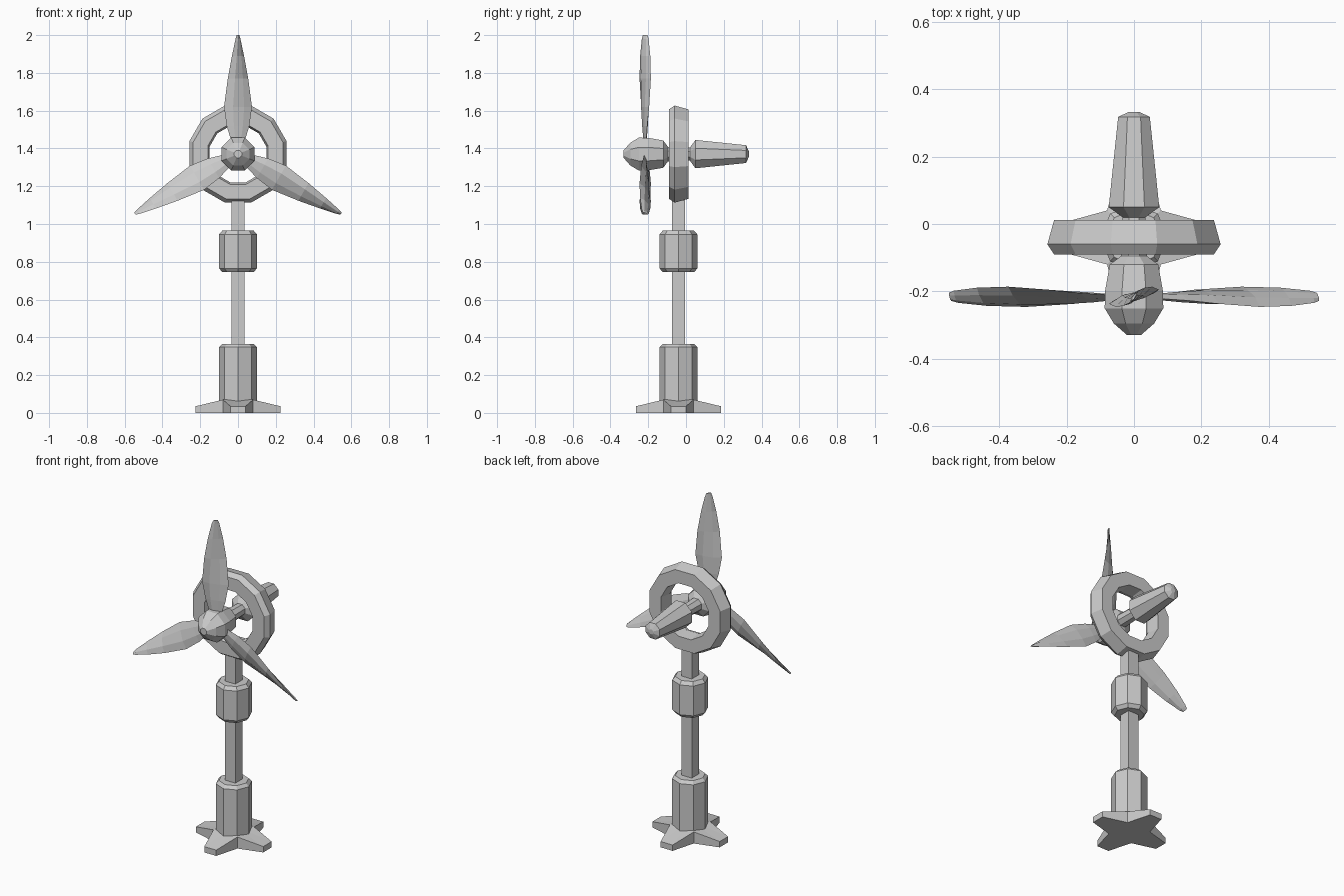
import bpy, bmesh
from math import cos, sin, pi, radians
from mathutils import Matrix, Vector

if "Cube" in bpy.data.objects:
    bpy.data.objects.remove(bpy.data.objects["Cube"])

AXIS_Z = 1.37   # height of the rotor axis
POLE_Y = -0.04  # depth of the pole


def finish(name, bm):
    bmesh.ops.recalc_face_normals(bm, faces=bm.faces)
    mesh = bpy.data.meshes.new(name)
    bm.to_mesh(mesh)
    bm.free()
    ob = bpy.data.objects.new(name, mesh)
    bpy.context.collection.objects.link(ob)
    return ob


def loft(bm, rings, closed=False):
    """Skin a list of equal-length point rings; cap the ends or close the loop."""
    vs = [[bm.verts.new(p) for p in ring] for ring in rings]
    n = len(vs[0])
    pairs = list(zip(vs, vs[1:])) + ([(vs[-1], vs[0])] if closed else [])
    for a, b in pairs:
        for i in range(n):
            j = (i + 1) % n
            bm.faces.new((a[i], a[j], b[j], b[i]))
    if not closed:
        bm.faces.new(vs[0])
        bm.faces.new(vs[-1])


def turned(name, profile, sides, flat=False, along_y=False, closed=False):
    """Turn (radius, position) pairs; with flat, radius is measured to the flats."""
    phase = pi / sides if flat else 0
    scale = 1 / cos(pi / sides) if flat else 1
    rings = []
    for r, h in profile:
        ring = []
        for i in range(sides):
            a = 2 * pi * i / sides + phase
            u, v = r * scale * cos(a), r * scale * sin(a)
            ring.append((u, h, AXIS_Z + v) if along_y else (u, POLE_Y + v, h))
        rings.append(ring)
    bm = bmesh.new()
    loft(bm, rings, closed)
    return finish(name, bm)


# Four-legged foot, sloping down to the leg ends
bm = bmesh.new()
low, high = [], []
for k in range(4):
    turn = Matrix.Rotation(k * pi / 2, 3, 'Z')
    for x, y, z in ((0.225, -0.04, 0.035), (0.225, 0.04, 0.035), (0.08, 0.08, 0.07)):
        p = turn @ Vector((x, y, z)) + Vector((0, POLE_Y, 0))
        high.append(bm.verts.new(p))
        low.append(bm.verts.new((p.x, p.y, 0)))
peak = bm.verts.new((0, POLE_Y, 0.085))
for i in range(12):
    j = (i + 1) % 12
    bm.faces.new((low[i], low[j], high[j], high[i]))
    bm.faces.new((high[i], high[j], peak))
bm.faces.new(low)
finish("foot", bm)

# Stand: octagonal base, square pole, octagonal collar
turned("base", [(0.1, 0.03), (0.1, 0.348), (0.083, 0.366)], 8)
turned("pole", [(0.035, 0.3), (0.035, 1.16)], 4, flat=True)
turned("collar", [(0.083, 0.745), (0.1, 0.765), (0.1, 0.945), (0.083, 0.965)], 8)

# Twelve-sided ring
turned("ring", [(0.237, 0.012), (0.257, -0.06), (0.237, -0.09),
                (0.16, -0.09), (0.15, -0.06), (0.16, 0.012)],
       12, flat=True, along_y=True, closed=True)

# Rotor body: rounded hub, neck through the ring, tapered tail
turned("hub_and_tail", [(0.02, -0.33), (0.06, -0.295), (0.087, -0.25), (0.086, -0.2),
                        (0.072, -0.12), (0.038, -0.095), (0.034, 0.02),
                        (0.075, 0.05), (0.047, 0.318), (0.014, 0.333)],
       8, flat=True, along_y=True)

# Three twisted blades: distance from axis, half chord in x, half chord in y, half thickness
STATIONS = [(0.05, 0.03, 0.004, 0.006), (0.15, 0.06, 0.011, 0.012),
            (0.25, 0.074, 0.021, 0.014), (0.40, 0.054, 0.030, 0.012),
            (0.52, 0.032, 0.027, 0.010), (0.61, 0.013, 0.018, 0.006),
            (0.63, 0.007, 0.012, 0.004)]
for k in range(3):
    spin = Matrix.Rotation(radians(120 * k), 3, 'Y')
    rings = []
    for r, hx, hy, t in STATIONS:
        chord = Vector((hx, hy, 0))
        normal = Vector((-hy, hx, 0)).normalized() * t
        section = [chord * c + normal * s for c, s in
                   ((-1, 0), (-0.4, -1), (0.4, -0.8), (1, 0), (0.4, 0.8), (-0.4, 1))]
        rings.append([spin @ (p + Vector((0, 0, r))) + Vector((0, -0.216, AXIS_Z))
                      for p in section])
    bm = bmesh.new()
    loft(bm, rings)
    finish(f"blade_{k + 1}", bm)
